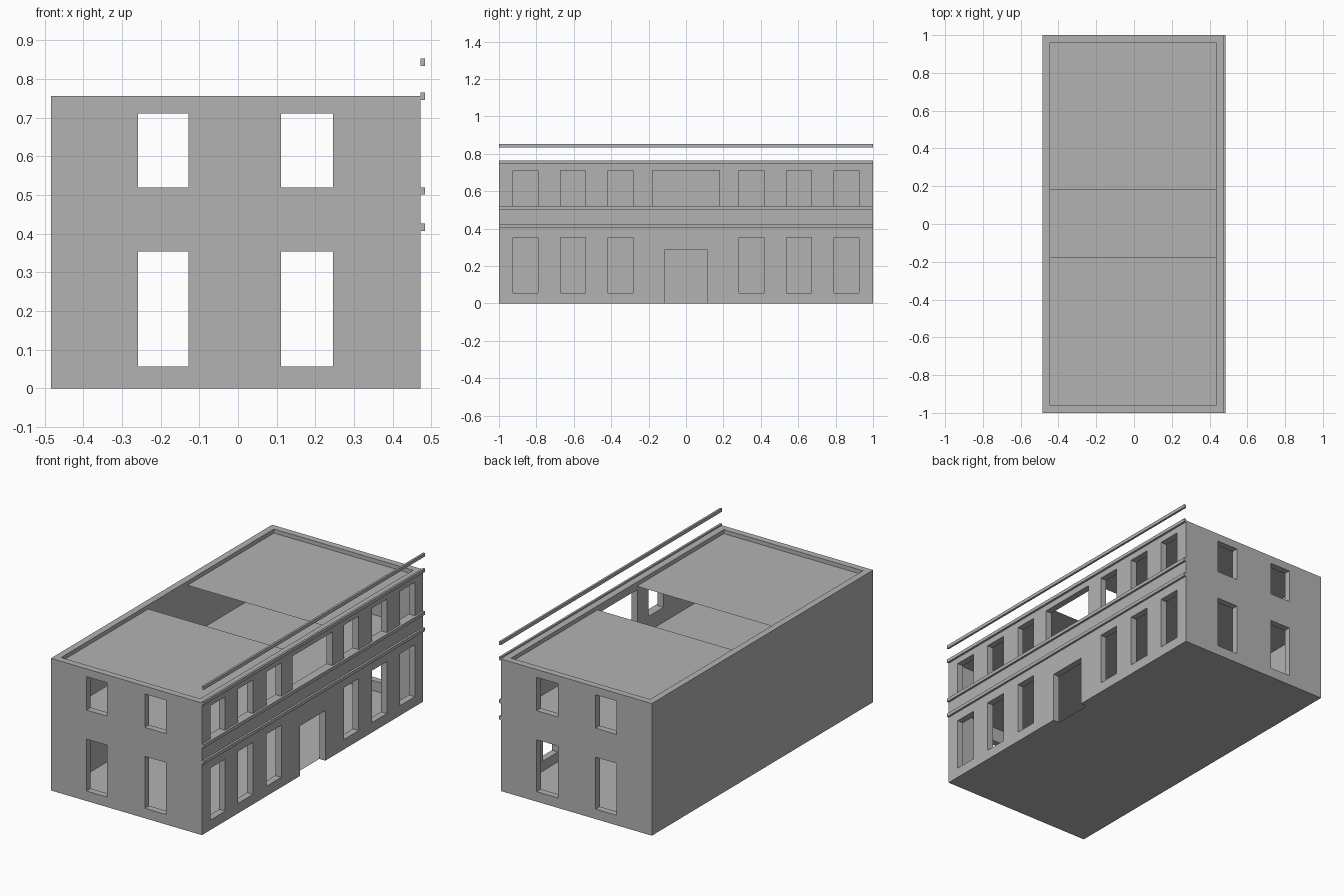
import bpy, bmesh

if "Cube" in bpy.data.objects:
    bpy.data.objects.remove(bpy.data.objects["Cube"])

grey = bpy.data.materials.new("plaster grey")
grey.diffuse_color = (0.45, 0.45, 0.45, 1)
grey.use_nodes = True
grey.node_tree.nodes["Principled BSDF"].inputs["Base Color"].default_value = grey.diffuse_color

X0, X1, Y, H, T = -0.484, 0.472, 1.0, 0.756, 0.038


def add_box(bm, lo, hi):
    vs = bmesh.ops.create_cube(bm, size=1)["verts"]
    for v in vs:
        for i in range(3):
            v.co[i] = lo[i] if v.co[i] < 0 else hi[i]


def make(name, bm):
    mesh = bpy.data.meshes.new(name)
    bm.to_mesh(mesh)
    bm.free()
    mesh.materials.append(grey)
    obj = bpy.data.objects.new(name, mesh)
    bpy.context.collection.objects.link(obj)
    return obj


def box(name, lo, hi):
    bm = bmesh.new()
    add_box(bm, lo, hi)
    return make(name, bm)


def sheet(name, y0, y1, z):
    bm = bmesh.new()
    corners = [(X0 + T, y0), (X1 - T, y0), (X1 - T, y1), (X0 + T, y1)]
    bm.faces.new([bm.verts.new((x, y, z)) for x, y in corners])
    return make(name, bm)


# Wall ring: outer block with the interior cut out
walls = box("walls", (X0, -Y, 0), (X1, Y, H))
interior = box("interior_cutter", (X0 + T, -Y + T, -0.1), (X1 - T, Y - T, H + 0.1))

# Window and door openings
LOWER, UPPER = (0.057, 0.354), (0.52, 0.711)
bm = bmesh.new()
for z0, z1 in (LOWER, UPPER):
    for yc in (0.35, 0.605, 0.857):
        for s in (-1, 1):
            add_box(bm, (0.4, s * yc - 0.067, z0), (0.52, s * yc + 0.067, z1))
    for x0, x1 in ((-0.259, -0.128), (0.111, 0.245)):
        for s in (-1, 1):
            add_box(bm, (x0, s - 0.07, z0), (x1, s + 0.07, z1))
add_box(bm, (0.4, -0.18, UPPER[0]), (0.52, 0.18, UPPER[1]))
add_box(bm, (0.4, -0.115, -0.1), (0.52, 0.115, 0.286))
openings = make("openings_cutter", bm)

for cutter in (interior, openings):
    mod = walls.modifiers.new(cutter.name, "BOOLEAN")
    mod.operation = "DIFFERENCE"
    mod.solver = "EXACT"
    mod.object = cutter
    cutter.hide_render = True
    cutter.hide_set(True)

# Floors and the two roof panels either side of the open centre
sheet("ground_floor", -Y + T, Y - T, 0.0)
sheet("upper_floor", -Y + T, Y - T, 0.435)
sheet("roof_front", -Y + T, -0.175, 0.733)
sheet("roof_back", 0.18, Y - T, 0.733)

# Horizontal trim along the long facade, with the rail above it
for name, z in (("lower_trim", 0.407), ("sill_trim", 0.501),
                ("cornice_trim", 0.746), ("top_rail", 0.834)):
    box(name, (X1, -Y, z), (0.484, Y, z + 0.019))
